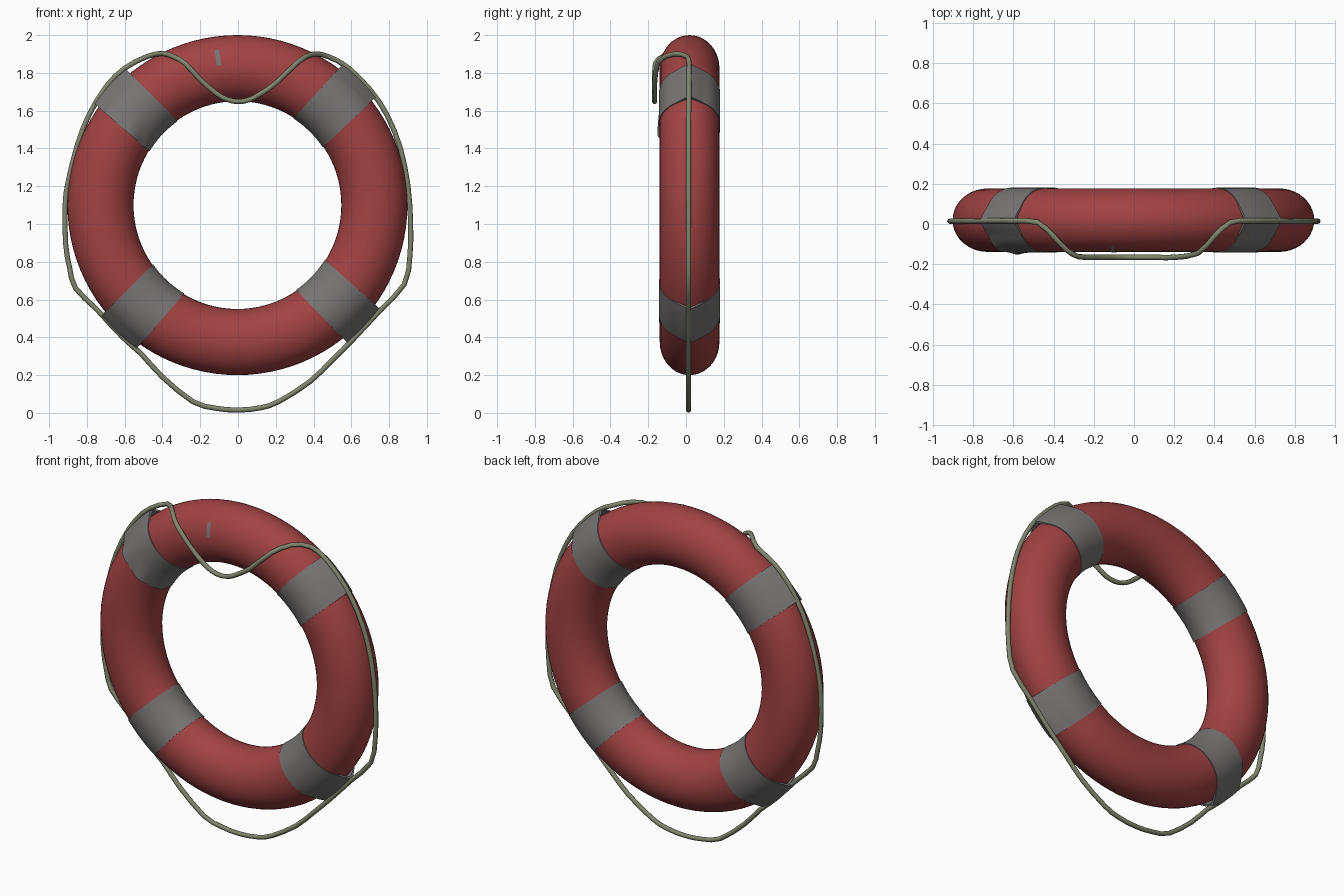
import bpy, bmesh, math
from mathutils import Vector

if "Cube" in bpy.data.objects:
    bpy.data.objects.remove(bpy.data.objects["Cube"])

CX, CY, CZ = -0.003, 0.019, 1.1     # ring centre
R, A, B = 0.725, 0.175, 0.158       # ring radius, tube half sizes (radial, depth)


def material(name, rgb):
    m = bpy.data.materials.new(name)
    m.diffuse_color = (*rgb, 1)
    m.use_nodes = True
    m.node_tree.nodes["Principled BSDF"].inputs["Base Color"].default_value = m.diffuse_color
    return m


RED = material("faded red", (0.36, 0.055, 0.057))
GREY = material("tape grey", (0.185, 0.178, 0.175))
ROPE = material("rope olive", (0.22, 0.24, 0.155))


def grid_object(name, rows, mat, close_u=False, close_v=False):
    """Skin a grid of points with quads."""
    bm = bmesh.new()
    vs = [[bm.verts.new(p) for p in row] for row in rows]
    nu, nv = len(vs), len(vs[0])
    for i in range(nu if close_u else nu - 1):
        for j in range(nv if close_v else nv - 1):
            a, b = (i + 1) % nu, (j + 1) % nv
            bm.faces.new((vs[i][j], vs[a][j], vs[a][b], vs[i][b]))
    bmesh.ops.recalc_face_normals(bm, faces=bm.faces)
    me = bpy.data.meshes.new(name)
    bm.to_mesh(me)
    bm.free()
    me.materials.append(mat)
    ob = bpy.data.objects.new(name, me)
    bpy.context.collection.objects.link(ob)
    bpy.context.view_layer.objects.active = ob
    ob.select_set(True)
    bpy.ops.object.shade_smooth_by_angle(angle=math.radians(50))
    ob.select_set(False)
    return ob


def tube_point(ang, rad, depth):
    return Vector((CX + rad * math.cos(ang), CY + depth, CZ + rad * math.sin(ang)))


# Float ring with an elliptical section
grid_object("float_ring", [
    [tube_point(2 * math.pi * i / 96, R + A * math.cos(t), B * math.sin(t))
     for t in (2 * math.pi * j / 40 for j in range(40))]
    for i in range(96)], RED, True, True)


# Tape bands: constant width wraps, lifted into a ridge where they cross the rope
def band(name, degrees, half_width, wrinkle=0.0):
    mid = math.radians(degrees)
    n, rows = 10, []
    for i in range(-1, n + 2):
        s = max(-1, min(1, -1 + 2 * i / n))
        lift = -0.004 if i in (-1, n + 1) else 0.004    # tucked edges
        row = []
        for j in range(72):
            t = 2 * math.pi * j / 72
            d = min(t, 2 * math.pi - t)
            ridge = 0.032 * max(0, 1 - d / 0.5) ** 1.3
            fold = wrinkle * max(0, s) ** 1.5 * (1 + math.sin(7 * t + 2 * s)) * max(0, -math.sin(t))
            off = lift + fold
            rad = R + (A + off) * math.cos(t) + (ridge if lift > 0 else ridge * 0.7)
            ang = mid + math.asin(s * half_width * (1 + 0.06 * math.cos(t)) / rad)
            row.append(tube_point(ang, rad, (B + off) * math.sin(t)))
        rows.append(row)
    grid_object(name, rows, GREY, False, True)


band("band_upper_right", 45.6, 0.116)
band("band_upper_left", 137, 0.116, 0.007)
band("band_lower_left", 227, 0.12)
band("band_lower_right", 316.3, 0.117)

# Small scuff patch on the upper front of the ring
rows = []
for i in range(5):
    z = 1.84 + 0.08 * i / 4
    row = []
    for k in (-1, 1):
        x = -0.106 - 0.006 * (i - 2) / 2 + 0.012 * k
        rad = math.hypot(x - CX, z - CZ)
        depth = B * math.sqrt(1 - ((rad - R) / A) ** 2) + 0.003
        row.append(Vector((x, CY - depth, z)))
    rows.append(row)
grid_object("scuff_patch", rows, GREY)

# Grab rope: closed loop draped across the front at the top, hanging slack below
left = [(0, 1.648), (-.06, 1.66), (-.12, 1.695), (-.2, 1.765), (-.28, 1.85), (-.34, 1.885),
        (-.40, 1.903), (-.48, 1.887), (-.6, 1.825), (-.7, 1.725), (-.79, 1.575), (-.85, 1.42),
        (-.9, 1.22), (-.915, 1.1), (-.913, .9), (-.892, .77), (-.86, .66), (-.75, .55),
        (-.61, .4), (-.51, .31), (-.4, .19), (-.24, .06), (-.12, .025)]
right = [(0, .015), (.12, .027), (.22, .062), (.38, .165), (.5, .28), (.61, .39), (.75, .54),
         (.88, .68), (.91, .83), (.914, 1.0), (.9, 1.2), (.86, 1.4), (.79, 1.575), (.7, 1.71),
         (.58, 1.83), (.48, 1.885), (.4, 1.9), (.32, 1.86), (.2, 1.745), (.12, 1.69), (.06, 1.658)]
drape = [(0, -.166), (.27, -.166), (.32, -.145), (.38, -.085), (.44, -.015), (.48, .008), (.54, .016), (2, .016)]


def rope_y(x, z):
    if z < 1.6:
        return 0.014
    for (x0, y0), (x1, y1) in zip(drape, drape[1:]):
        if abs(x) <= x1:
            return y0 + (y1 - y0) * (abs(x) - x0) / (x1 - x0)


path = [Vector((x, rope_y(x, z), z)) for x, z in left + right]
n = len(path)
fine = []
for i in range(n):                   # Catmull-Rom smoothing
    p0, p1, p2, p3 = (path[(i + k) % n] for k in (-1, 0, 1, 2))
    for u in (0, 0.5):
        fine.append(0.5 * (2 * p1 + (p2 - p0) * u + (2 * p0 - 5 * p1 + 4 * p2 - p3) * u * u
                           + (3 * p1 - p0 - 3 * p2 + p3) * u ** 3))
rows = []
for i, p in enumerate(fine):
    tan = (fine[(i + 1) % len(fine)] - fine[i - 1]).normalized()
    side = tan.cross(Vector((0, 1, 0))).normalized()
    up = side.cross(tan)
    rows.append([p + 0.0135 * (side * math.cos(a) + up * math.sin(a))
                 for a in (math.pi * k / 4 for k in range(8))])
grid_object("grab_rope", rows, ROPE, True, True)
